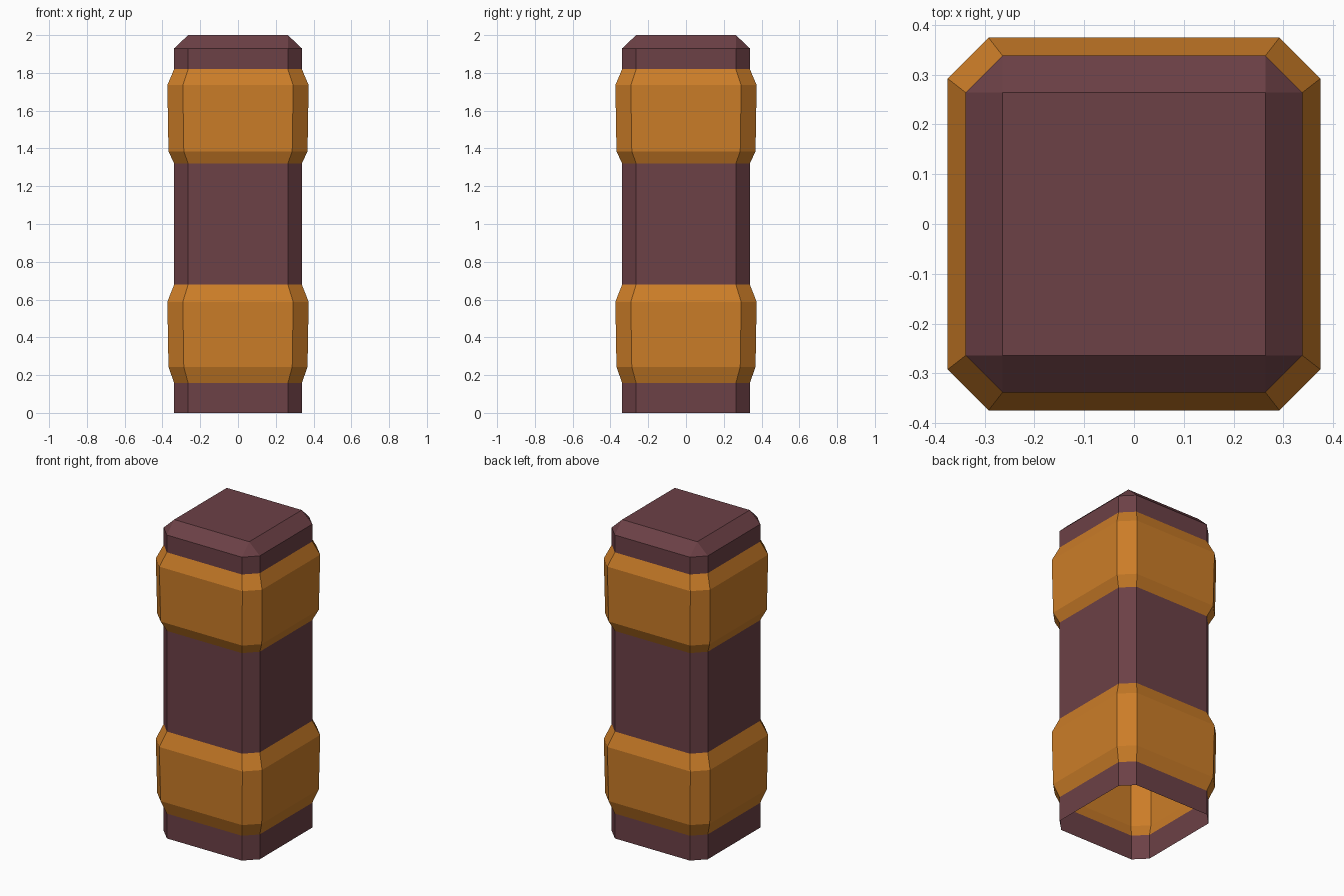
import bpy, bmesh

if "Cube" in bpy.data.objects:
    bpy.data.objects.remove(bpy.data.objects["Cube"])


def material(name, rgb):
    m = bpy.data.materials.new(name)
    m.diffuse_color = (*rgb, 1)
    m.use_nodes = True
    m.node_tree.nodes["Principled BSDF"].inputs["Base Color"].default_value = m.diffuse_color
    return m


# Levels going up: height, half width, half length of the flat side
HALF, FLAT = 0.338, 0.264
levels = [
    (0.00, HALF, FLAT),
    (0.158, HALF, FLAT), (0.243, 0.368, 0.287), (0.588, 0.374, 0.292), (0.68, HALF, FLAT),
    (1.32, HALF, FLAT), (1.385, 0.368, 0.287), (1.735, 0.374, 0.292), (1.82, HALF, FLAT),
    (1.93, HALF, FLAT),
]

bm = bmesh.new()


def ring(z, h, f):
    """Square section with cut corners, counter-clockwise from above."""
    pts = [(h, -f), (h, f), (f, h), (-f, h), (-h, f), (-h, -f), (-f, -h), (f, -h)]
    return [bm.verts.new((x, y, z)) for x, y in pts]


# Hollow shell, open at the bottom, with two raised bands
rings = [ring(*lv) for lv in levels]
for lower, upper in zip(rings, rings[1:]):
    for i in range(8):
        j = (i + 1) % 8
        bm.faces.new((lower[i], lower[j], upper[j], upper[i]))

# Bevelled top cap: square lid, four slopes and four corner triangles
lid = [bm.verts.new((x * FLAT, y * FLAT, 2.0))
       for x, y in ((1, -1), (1, 1), (-1, 1), (-1, -1))]
bm.faces.new(lid)
top = rings[-1]
for i in range(4):
    a, b, c = top[2 * i], top[2 * i + 1], top[(2 * i + 2) % 8]
    nxt = lid[(i + 1) % 4]
    bm.faces.new((a, b, nxt, lid[i]))
    bm.faces.new((b, c, nxt))

# Bands coloured by height
for f in bm.faces:
    z = f.calc_center_median().z
    f.material_index = int(0.158 < z < 0.68 or 1.32 < z < 1.82)

mesh = bpy.data.meshes.new("banded_post")
bm.to_mesh(mesh)
bm.free()
mesh.materials.append(material("dark plum", (0.150, 0.052, 0.061)))
mesh.materials.append(material("orange", (0.600, 0.205, 0.021)))
post = bpy.data.objects.new("banded_post", mesh)
bpy.context.collection.objects.link(post)
